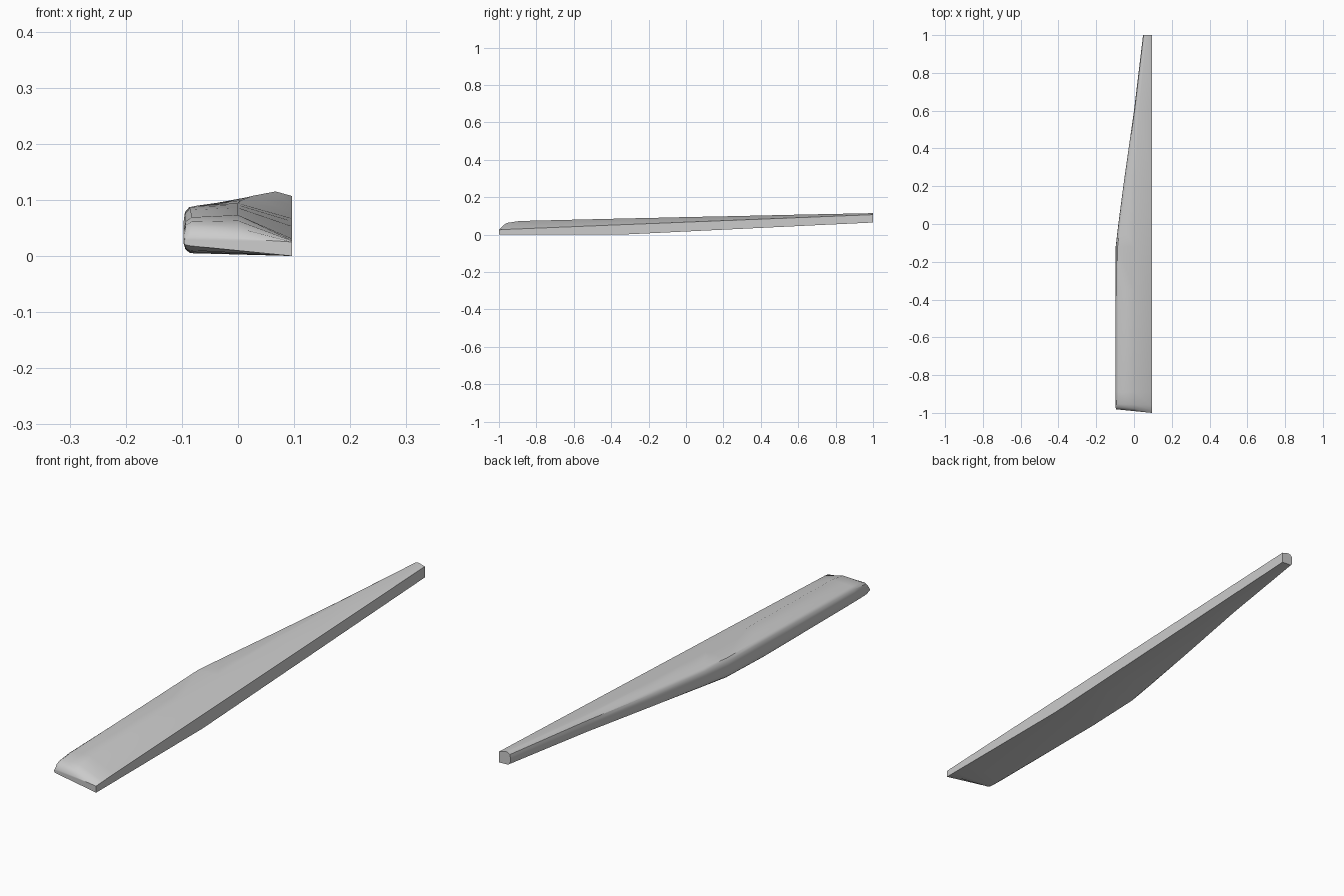
import bpy
import bmesh

old = bpy.data.objects.get("Cube")
if old:
    bpy.data.objects.remove(old, do_unlink=True)

# Single grey finish
grey = bpy.data.materials.new("plain_grey")
grey.use_nodes = True
colour = (0.6, 0.6, 0.6, 1)
grey.diffuse_color = colour
grey.node_tree.nodes["Principled BSDF"].inputs["Base Color"].default_value = colour

RIGHT = 0.096  # the straight side of the blade


def section(y, left, low, right_top, ridge_x, ridge_z, left_top, left_low, rounding, skew):
    """Cross-section: straight side, sloped shoulder, ridge and rounded edge."""
    h = left_top - left_low
    outline = [
        (RIGHT, low), (RIGHT, right_top), (ridge_x, ridge_z),
        (left + rounding, left_top), (left + rounding * 0.25, left_top - h * 0.12),
        (left, left_top - h * 0.35), (left, left_low + h * 0.3),
        (left + rounding * 0.25, left_low + h * 0.1), (left + rounding, left_low),
    ]
    return [(x, y + skew * (RIGHT - x), z) for x, z in outline]


# Stations from the blunt wide end to the narrow raised tip
stations = [
    (-1.00, -0.096, 0.000, 0.025, 0.00, 0.031, 0.034, 0.018, 0.012, 0.10),
    (-0.985, -0.097, 0.000, 0.027, 0.00, 0.050, 0.052, 0.010, 0.014, 0.08),
    (-0.96, -0.097, 0.000, 0.028, 0.00, 0.063, 0.061, 0.007, 0.014, 0.04),
    (-0.89, -0.097, 0.000, 0.031, 0.00, 0.073, 0.069, 0.005, 0.014, 0),
    (-0.35, -0.097, 0.000, 0.053, 0.00, 0.086, 0.082, 0.005, 0.012, 0),
    (-0.12, -0.097, 0.011, 0.062, 0.00, 0.091, 0.087, 0.014, 0.010, 0),
    (0.00, -0.083, 0.017, 0.067, 0.00, 0.094, 0.090, 0.020, 0.012, 0),
    (0.25, -0.050, 0.029, 0.077, 0.005, 0.099, 0.095, 0.032, 0.014, 0),
    (0.60, 0.000, 0.046, 0.091, 0.025, 0.107, 0.104, 0.049, 0.013, 0),
    (1.00, 0.048, 0.065, 0.107, 0.067, 0.115, 0.113, 0.067, 0.010, 0),
]

bm = bmesh.new()
rings = [[bm.verts.new(p) for p in section(*s)] for s in stations]
for a, b in zip(rings, rings[1:]):
    for i in range(len(a)):
        j = (i + 1) % len(a)
        bm.faces.new((a[i], a[j], b[j], b[i]))
bm.faces.new(rings[0])
bm.faces.new(rings[-1])
bmesh.ops.recalc_face_normals(bm, faces=bm.faces)

mesh = bpy.data.meshes.new("tapered_blade")
bm.to_mesh(mesh)
bm.free()
mesh.materials.append(grey)
blade = bpy.data.objects.new("tapered_blade", mesh)
bpy.context.collection.objects.link(blade)

# Soft rounded edge, crisp ends and straight side
bpy.ops.object.select_all(action="DESELECT")
blade.select_set(True)
bpy.context.view_layer.objects.active = blade
bpy.ops.object.shade_smooth_by_angle(angle=0.7)
